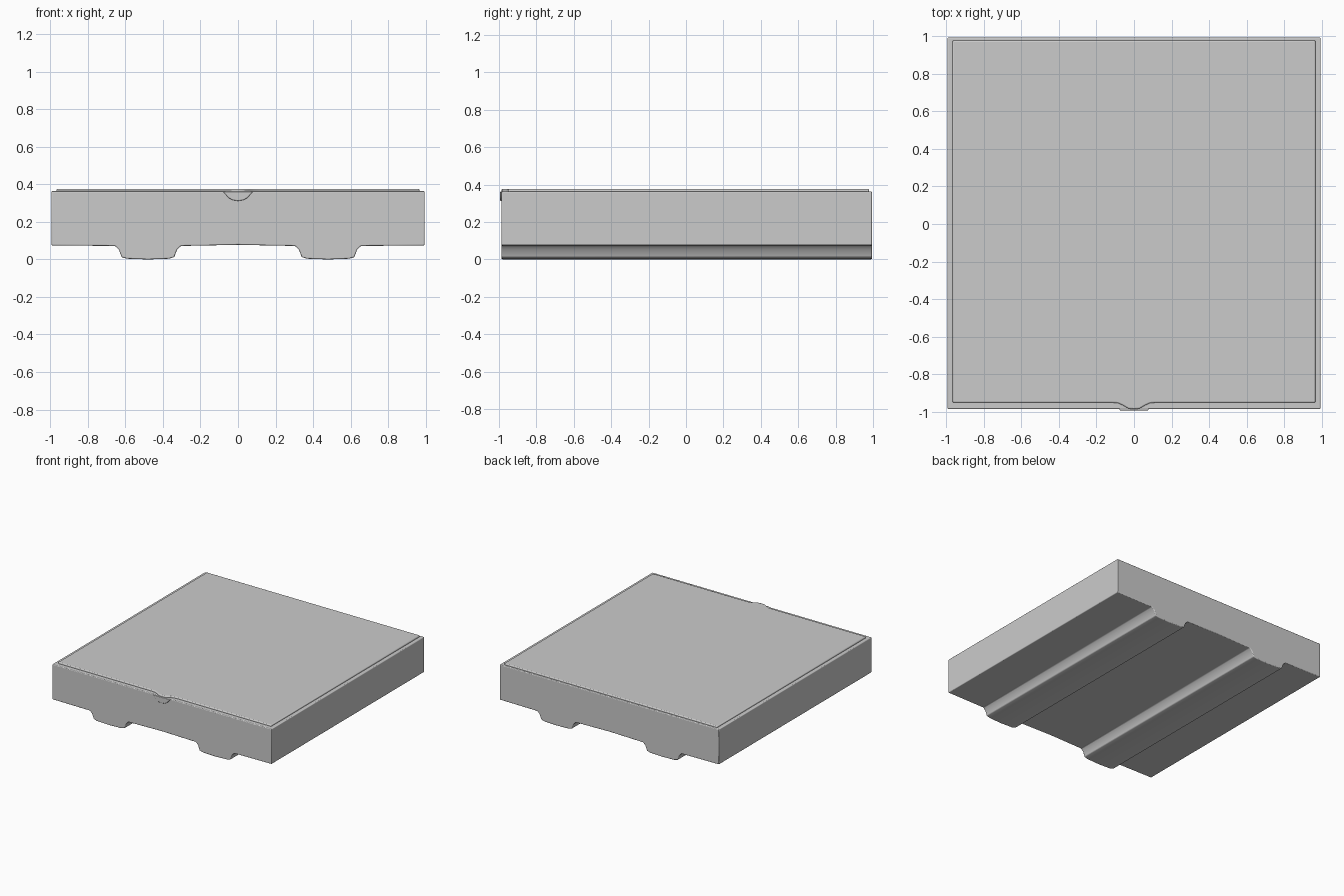
import bpy, bmesh, math

if "Cube" in bpy.data.objects:
    bpy.data.objects.remove(bpy.data.objects["Cube"])


def prism(name, pts, axis, lo, hi, bevel=0.0, segments=3):
    """Extrude a closed 2D outline along z (xy outline) or y (xz outline)."""
    bm = bmesh.new()

    def co(p, d):
        return (p[0], p[1], d) if axis == 'z' else (p[0], d, p[1])

    a = [bm.verts.new(co(p, lo)) for p in pts]
    b = [bm.verts.new(co(p, hi)) for p in pts]
    bm.faces.new(a)
    bm.faces.new(b)
    n = len(pts)
    for i in range(n):
        j = (i + 1) % n
        bm.faces.new((a[i], a[j], b[j], b[i]))
    bmesh.ops.recalc_face_normals(bm, faces=bm.faces)
    me = bpy.data.meshes.new(name)
    bm.to_mesh(me)
    bm.free()
    ob = bpy.data.objects.new(name, me)
    bpy.context.collection.objects.link(ob)
    if bevel:
        m = ob.modifiers.new("soft_edges", 'BEVEL')
        m.width = bevel
        m.segments = segments
        m.limit_method = 'ANGLE'
        m.angle_limit = math.radians(28)
    bpy.context.view_layer.objects.active = ob
    ob.select_set(True)
    bpy.ops.object.shade_smooth_by_angle(angle=math.radians(40))
    ob.select_set(False)
    return ob


def mirrored(half):
    """Complete a right-half outline with its mirror image across x = 0."""
    return half + [(-x, z) for x, z in reversed(half) if abs(x) > 1e-6]


# Box body: one cross-section with the two tapered rails underneath
body = mirrored([(0, 0.078), (0.305, 0.072), (0.325, 0.052), (0.34, 0.012),
                 (0.37, 0.004), (0.48, 0.0), (0.59, 0.004), (0.62, 0.012),
                 (0.635, 0.052), (0.655, 0.072), (0.995, 0.075), (0.995, 0.364)])
prism("box_body", body, 'y', -0.986, 0.994, 0.006)

# Raised lid panel, with a flared tongue at the front
lid = mirrored([(0, -0.987), (0.03, -0.984), (0.06, -0.966), (0.085, -0.955),
                (0.12, -0.952), (0.967, -0.952), (0.967, 0.978)])
prism("lid_panel", lid, 'z', 0.35, 0.376, 0.007)

# Rounded closing tab dipping over the front wall
tab = mirrored([(0, 0.312), (0.03, 0.317), (0.05, 0.328), (0.065, 0.345),
                (0.08, 0.362)])
prism("closing_tab", tab, 'y', -0.994, -0.95, 0.005)
